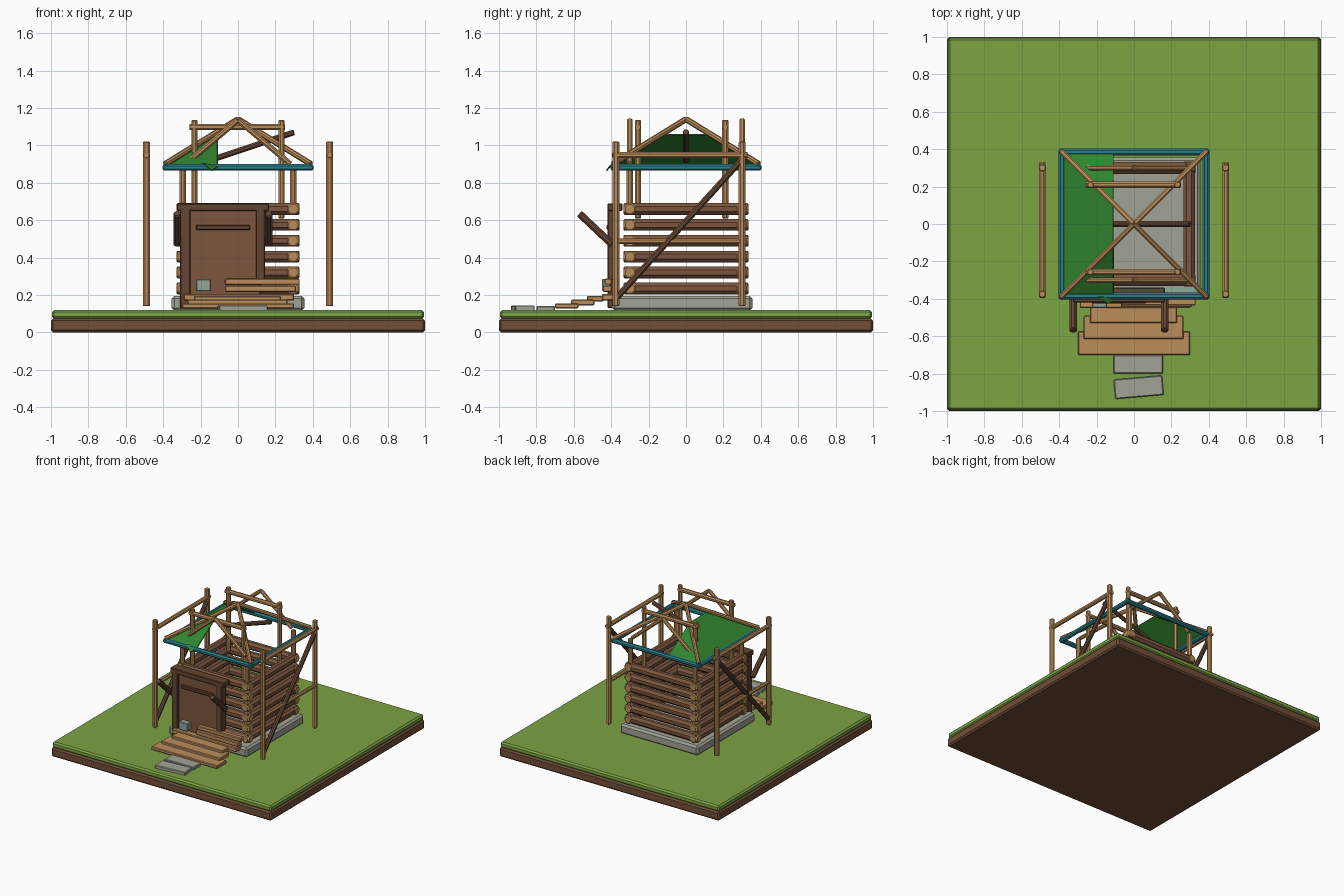
import bpy, bmesh, math
from mathutils import Vector, Matrix

if "Cube" in bpy.data.objects:
    bpy.data.objects.remove(bpy.data.objects["Cube"])


def material(name, r, g, b):
    m = bpy.data.materials.new(name)
    lin = [((c / 255 + 0.055) / 1.055) ** 2.4 for c in (r, g, b)]
    m.diffuse_color = (*lin, 1)
    m.use_nodes = True
    m.node_tree.nodes["Principled BSDF"].inputs["Base Color"].default_value = m.diffuse_color
    return m


GRASS = material("grass green", 124, 164, 68)
DIRT = material("soil brown", 112, 78, 56)
LOG = material("log brown", 124, 86, 62)
DARK = material("dark timber", 100, 70, 50)
TAN = material("pale timber", 186, 140, 88)
PLANK = material("step plank", 188, 142, 92)
STONE = material("stone grey", 162, 163, 150)
TEAL = material("teal trim", 40, 128, 138)
LEAF = material("roof green", 48, 134, 46)
BOX = material("pale grey green", 150, 165, 152)


def finish(bm, name, mats):
    bmesh.ops.recalc_face_normals(bm, faces=bm.faces)
    me = bpy.data.meshes.new(name)
    bm.to_mesh(me)
    bm.free()
    ob = bpy.data.objects.new(name, me)
    bpy.context.collection.objects.link(ob)
    for m in mats:
        me.materials.append(m)
    return ob


def box(name, lo, hi, mat, bevel=0.005, turn=0):
    lo, hi = Vector(lo), Vector(hi)
    bm = bmesh.new()
    bmesh.ops.create_cube(bm, size=1, matrix=Matrix.Diagonal((*(hi - lo), 1)))
    if bevel:
        bmesh.ops.bevel(bm, geom=bm.edges[:], offset=bevel, segments=1, affect='EDGES')
    ob = finish(bm, name, [mat])
    ob.location = (lo + hi) / 2
    ob.rotation_euler.z = turn
    return ob


def pole(name, a, b, r, mat, cap=None, sides=8):
    """Round timber between two points, with bevelled ends."""
    a, b = Vector(a), Vector(b)
    d = b - a
    bm = bmesh.new()
    rot = d.to_track_quat('Z', 'Y').to_matrix().to_4x4()
    spin = Matrix.Rotation(math.pi / sides, 4, 'Z')
    bmesh.ops.create_cone(bm, cap_ends=True, segments=sides, radius1=r, radius2=r,
                          depth=d.length, matrix=Matrix.Translation((a + b) / 2) @ rot @ spin)
    axis = d.normalized()
    caps = [f for f in bm.faces if abs(f.normal.dot(axis)) > 0.99]
    rims = list({e for f in caps for e in f.edges})
    bmesh.ops.bevel(bm, geom=rims, offset=r * 0.2, segments=1, affect='EDGES')
    bm.normal_update()
    for f in bm.faces:
        if cap and abs(f.normal.dot(axis)) > 0.5:
            f.material_index = 1
    return finish(bm, name, [mat, cap or mat])


# Ground slab
box("soil_base", (-1, -1, 0), (1, 1, 0.075), DIRT, 0.012)
box("grass_top", (-0.995, -0.995, 0.072), (0.995, 0.995, 0.12), GRASS, 0.012)

# Stone foundation
box("foundation", (-0.355, -0.395, 0.115), (0.355, 0.355, 0.195), STONE, 0.015)

# Log walls, crossing at the corners
W = 0.295
for i in range(6):
    z = 0.235 + 0.085 * i
    for s in (-1, 1):
        pole("side_log", (s * W, -0.335, z), (s * W, 0.335, z), 0.034, LOG, TAN)
    pole("back_log", (-0.33, 0.3, z), (0.33, 0.3, z), 0.034, LOG, TAN)
    pole("front_log", (-0.33, -0.3, z), (0.33, -0.3, z), 0.034, LOG, TAN)

# Door with frame, slot and tilted props
box("door", (-0.27, -0.405, 0.2), (0.12, -0.375, 0.67), LOG)
box("door_left_jamb", (-0.31, -0.42, 0.13), (-0.255, -0.36, 0.68), DARK)
box("door_right_jamb", (0.095, -0.42, 0.28), (0.145, -0.36, 0.68), DARK)
box("door_lintel", (-0.325, -0.42, 0.65), (0.165, -0.34, 0.69), DARK)
box("door_rail", (-0.225, -0.425, 0.548), (0.065, -0.4, 0.575), DARK)
for x in (-0.325, 0.165):
    pole("tilted_prop", (x, -0.395, 0.47), (x, -0.57, 0.635), 0.021, DARK)
box("small_crate", (-0.225, -0.45, 0.22), (-0.145, -0.4, 0.285), BOX)

# Porch planks and steps
box("upper_plank", (-0.07, -0.435, 0.255), (0.33, -0.395, 0.287), PLANK)
box("lower_plank", (-0.07, -0.445, 0.215), (0.31, -0.395, 0.25), PLANK)
box("step_top", (-0.235, -0.53, 0.165), (0.23, -0.44, 0.195), PLANK)
box("porch_board", (-0.29, -0.45, 0.17), (0.3, -0.37, 0.205), PLANK)
box("step_middle", (-0.27, -0.615, 0.145), (0.265, -0.49, 0.175), PLANK)
box("step_bottom", (-0.3, -0.7, 0.128), (0.3, -0.575, 0.155), PLANK)
box("path_stone_near", (-0.11, -0.8, 0.115), (0.155, -0.7, 0.142), STONE)
box("path_stone_far", (-0.105, -0.925, 0.115), (0.155, -0.82, 0.145), STONE, 0.005, math.radians(5))

# Scaffold frames on both sides
for s in (-1, 1):
    x = s * 0.49
    for y in (-0.375, 0.3):
        pole("scaffold_post", (x, y, 0.14), (x, y, 1.02), 0.02, TAN)
    pole("scaffold_top_rail", (x, -0.395, 0.948), (x, 0.33, 0.948), 0.018, TAN)
    pole("scaffold_mid_rail", (x, -0.375, 0.487), (x, 0.31, 0.487), 0.015, TAN)
    pole("scaffold_brace", (x, -0.375, 0.18), (x, 0.3, 0.925), 0.018, DARK)

# Eaves ring and hip rafters
E, ZE, ZTOP = 0.385, 0.882, 1.14
for s in (-1, 1):
    pole("eaves_beam_x", (-0.4, s * E, ZE), (0.4, s * E, ZE), 0.019, TEAL)
    pole("eaves_beam_y", (s * E, -0.4, ZE), (s * E, 0.4, ZE), 0.019, TEAL)
    for t in (-1, 1):
        pole("hip_rafter", (s * 0.39, t * 0.39, 0.9), (0, 0, ZTOP), 0.016, TAN)

# Gable trusses and corner posts
for y in (-0.3, 0.3):
    for s in (-1, 1):
        pole("corner_post", (s * W, y, 0.66), (s * W, y, 0.89), 0.019, TAN)
        pole("truss_rafter", (s * 0.28, y, 0.9), (0, y, 1.135), 0.016, TAN)

# Tall inner frames
for y in (-0.257, 0.21):
    for s in (-1, 1):
        pole("inner_post", (s * 0.233, y, 0.61), (s * 0.233, y, 1.135), 0.018, TAN)
    pole("inner_rail", (-0.26, y, 1.098), (0.25, y, 1.098), 0.018, TAN)

# Loose beam under the apex
pole("loose_beam", (-0.15, 0, 0.92), (0.3, 0, 1.07), 0.017, DARK)

# Covered left part of the hipped roof
C = 0.11
ZR, ZL = 1.058, 0.885
bm = bmesh.new()
left = [bm.verts.new(p) for p in ((-E, -E, ZL), (-E, E, ZL), (-C, C, ZR), (-C, -C, ZR))]
back = bm.verts.new((-C, E, ZL))
front = bm.verts.new((-C, -E, ZL))
bm.faces.new(left)
bm.faces.new((left[1], back, left[2]))
bm.faces.new((left[0], left[3], front))
# torn flap over the front eaves
flap = [bm.verts.new(p) for p in ((-0.19, -0.39, 0.905), (-0.14, -0.425, 0.865), (-C, -0.41, 0.885))]
bm.faces.new([flap[0], flap[1], flap[2], front])
roof = finish(bm, "roof_cover", [LEAF])
mod = roof.modifiers.new("thickness", 'SOLIDIFY')
mod.thickness = 0.008
mod.offset = 0
